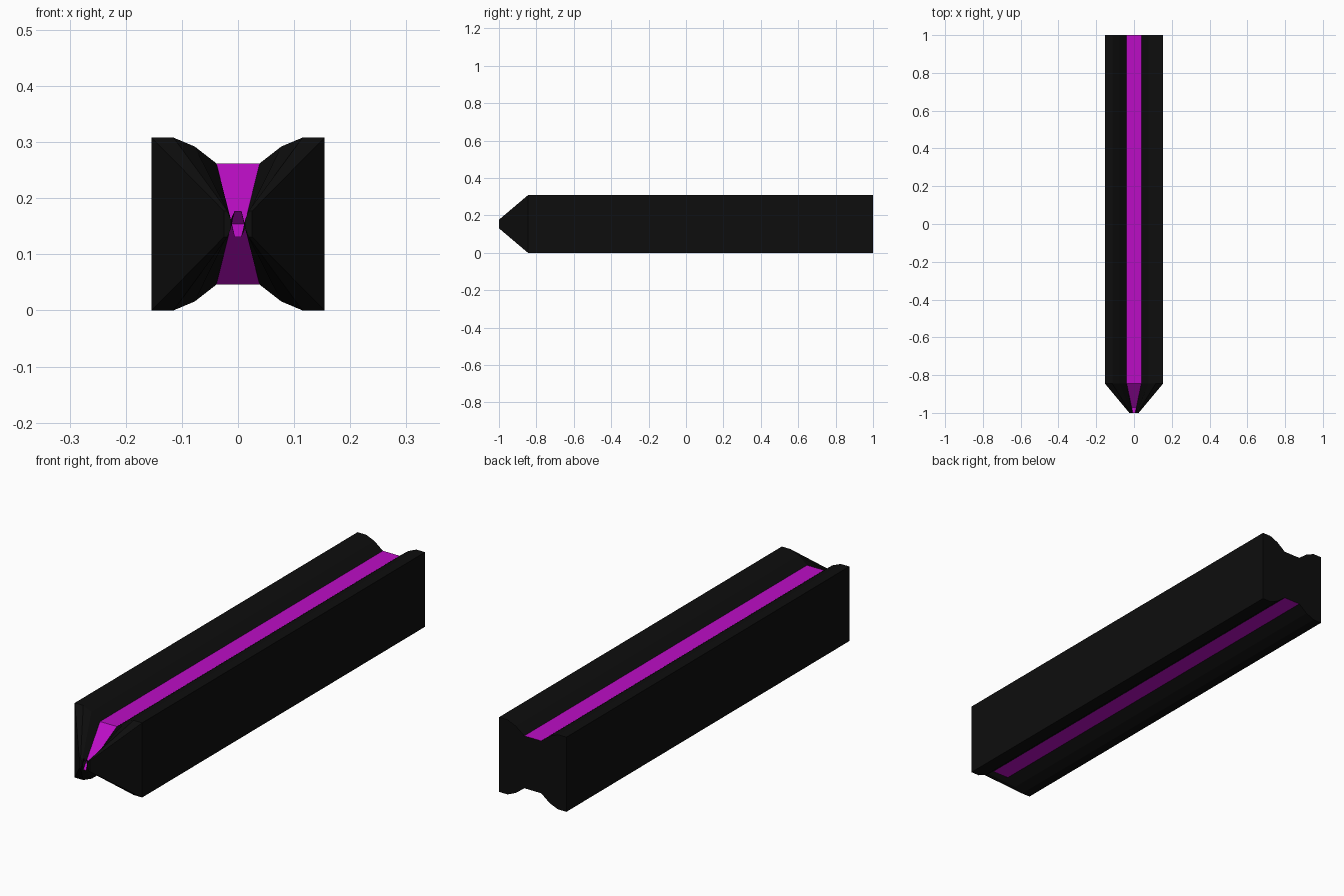
import bpy, bmesh

if "Cube" in bpy.data.objects:
    bpy.data.objects.remove(bpy.data.objects["Cube"])

MID = 0.154                                   # height of the bar's centre line
# Quarter cross-section: (x, height above centre), groove floor to outer corner
QUARTER = [(0.0385, 0.108), (0.077, 0.138), (0.115, 0.154), (0.154, 0.154)]
# At the nose the profile narrows and every point drops by the same amount
NOSE = [(x * 0.162, z - 0.131) for x, z in QUARTER]


def ring(bm, quarter, y):
    """Mirror a quarter profile into a closed 16-point loop."""
    top = quarter[::-1] + [(-x, z) for x, z in quarter]
    pts = top + [(x, -z) for x, z in reversed(top)]
    return [bm.verts.new((x, y, z + MID)) for x, z in pts]


def material(name, color):
    m = bpy.data.materials.new(name)
    m.diffuse_color = color
    m.use_nodes = True
    m.node_tree.nodes["Principled BSDF"].inputs["Base Color"].default_value = m.diffuse_color
    return m


bm = bmesh.new()
rings = [ring(bm, QUARTER, 1.0), ring(bm, QUARTER, -0.845), ring(bm, NOSE, -1.0)]

# Long bar and tapered nose; groove floors (segments 3 and 11) are coloured
for a, b in zip(rings, rings[1:]):
    for i in range(16):
        j = (i + 1) % 16
        f = bm.faces.new((a[i], a[j], b[j], b[i]))
        f.material_index = 1 if i in (3, 11) else 0

# Flat rear end
bm.faces.new(rings[0][::-1])

# Small flat caps on both sides of the nose
n = rings[2]
bm.faces.new((n[0], n[1], n[2], n[13], n[14], n[15]))
bm.faces.new((n[5], n[6], n[7], n[8], n[9], n[10]))

mesh = bpy.data.meshes.new("grooved_bar")
bm.to_mesh(mesh)
bm.free()
mesh.materials.append(material("black", (0.004, 0.004, 0.004, 1)))
mesh.materials.append(material("magenta", (0.5, 0.004, 0.56, 1)))
bpy.context.collection.objects.link(bpy.data.objects.new("grooved_bar", mesh))
